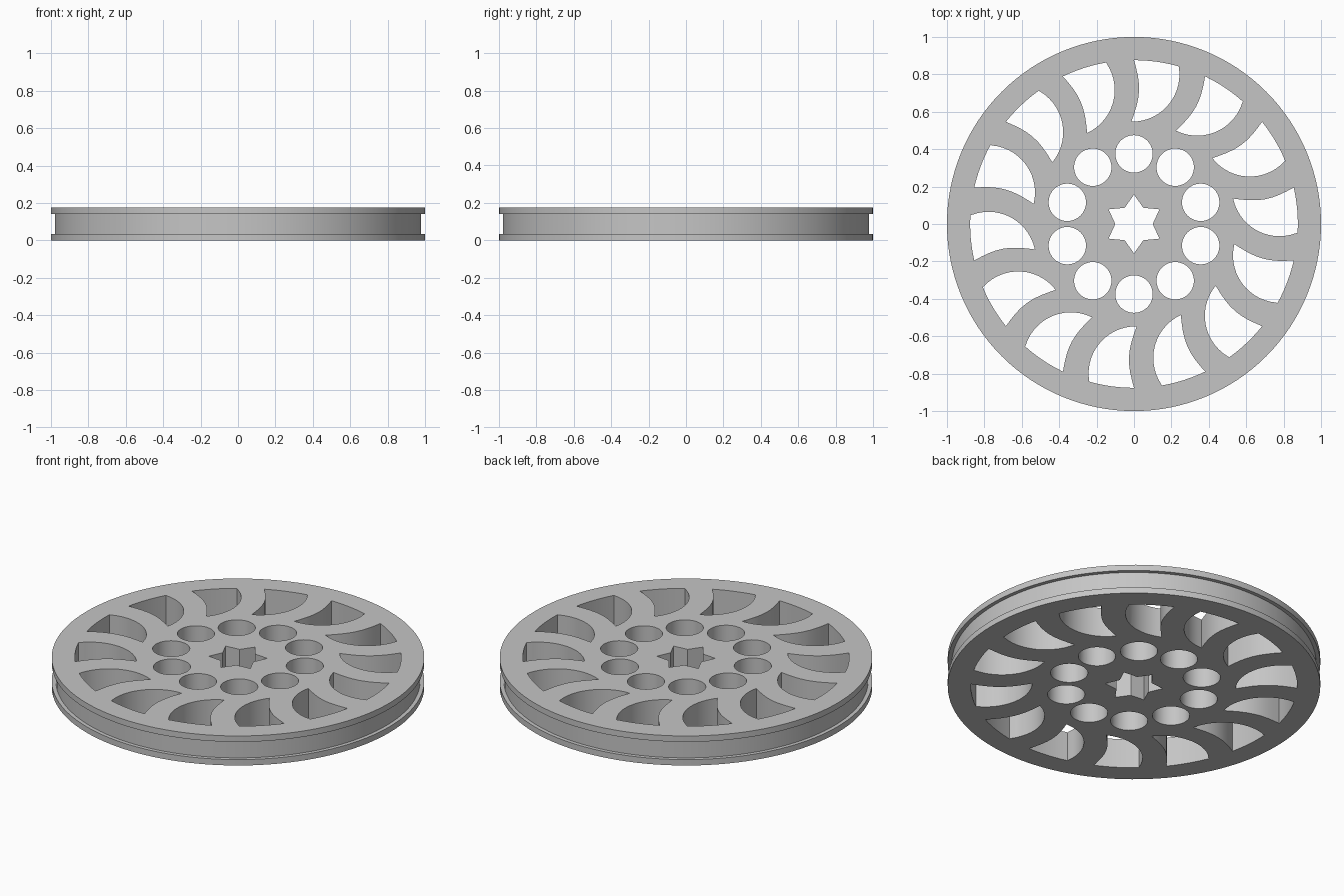
import bpy, bmesh, math
from math import cos, sin, pi, radians
from mathutils import Vector, Matrix

if "Cube" in bpy.data.objects:
    bpy.data.objects.remove(bpy.data.objects["Cube"], do_unlink=True)

HEIGHT, FLANGE = 0.175, 0.035
SPOKES, TUBES = 14, 10

grey = bpy.data.materials.new("plain grey")
grey.use_nodes = True
grey.diffuse_color = (0.56, 0.56, 0.56, 1)
grey.node_tree.nodes["Principled BSDF"].inputs["Base Color"].default_value = grey.diffuse_color


def finish(name, bm):
    bmesh.ops.recalc_face_normals(bm, faces=bm.faces)
    mesh = bpy.data.meshes.new(name)
    bm.to_mesh(mesh)
    bm.free()
    mesh.materials.append(grey)
    obj = bpy.data.objects.new(name, mesh)
    bpy.context.collection.objects.link(obj)
    return obj


def lathe(name, profile, closed=False, steps=128):
    """Turn (radius, z) points around the z axis; open profiles get flat caps."""
    bm = bmesh.new()
    rings = [[bm.verts.new((r * cos(2 * pi * i / steps), r * sin(2 * pi * i / steps), z))
              for i in range(steps)] for r, z in profile]
    pairs = list(zip(rings, rings[1:]))
    if closed:
        pairs.append((rings[-1], rings[0]))
    else:
        bm.faces.new(rings[0])
        bm.faces.new(rings[-1])
    for a, b in pairs:
        for i in range(steps):
            j = (i + 1) % steps
            bm.faces.new((a[i], a[j], b[j], b[i]))
    return finish(name, bm)


def prisms(name, outlines, z0, z1):
    """Extrude each 2D outline from z0 to z1."""
    bm = bmesh.new()
    for outline in outlines:
        low = [bm.verts.new((p[0], p[1], z0)) for p in outline]
        high = [bm.verts.new((p[0], p[1], z1)) for p in outline]
        bm.faces.new(low)
        bm.faces.new(high)
        for i in range(len(low)):
            j = (i + 1) % len(low)
            bm.faces.new((low[i], low[j], high[j], high[i]))
    return finish(name, bm)


def cut(target, cutter):
    cutter.hide_render = True
    mod = target.modifiers.new("cut", 'BOOLEAN')
    mod.operation, mod.solver, mod.object = 'DIFFERENCE', 'EXACT', cutter
    bpy.context.view_layer.objects.active = target
    bpy.ops.object.modifier_apply(modifier=mod.name)
    bpy.data.objects.remove(cutter, do_unlink=True)


def arc(cx, cy, r, a0, a1, n):
    return [Vector((cx + r * cos(radians(a0 + (a1 - a0) * i / n)),
                    cy + r * sin(radians(a0 + (a1 - a0) * i / n)))) for i in range(n + 1)]


def repeat(outline, count):
    return [[Matrix.Rotation(2 * pi * k / count, 2) @ p for p in outline] for k in range(count)]


# Wheel disc with a shallow groove round its edge
wheel = lathe("grooved_wheel", [(1, 0), (1, FLANGE), (0.978, FLANGE),
                                (0.978, HEIGHT - FLANGE), (1, HEIGHT - FLANGE), (1, HEIGHT)])

# Curved openings that leave swept spokes between them
outer_edge = arc(0, 0, 0.876, 90, 74, 6)
trailing_edge = arc(-0.01, 0.80, 0.253, 8, -91, 14)
start, end = trailing_edge[-1], outer_edge[0]
leading_edge = [start.lerp(end, i / 8) + Vector((0.034 * sin(pi * i / 8), 0)) for i in range(1, 8)]
opening = outer_edge + trailing_edge + leading_edge
cut(wheel, prisms("spoke_openings", repeat(opening, SPOKES), -0.1, 0.3))

# Recess around the hub, interrupted by a ring of tubes
recess = lathe("hub_recess", [(0.25, FLANGE), (0.5, FLANGE), (0.5, 0.3), (0.25, 0.3)], closed=True)
for k in range(TUBES):
    a = 90 + 360 * k / TUBES
    x, y = 0.375 * cos(radians(a)), 0.375 * sin(radians(a))
    cut(recess, prisms("tube_wall", [arc(x, y, 0.12, 0, 360, 40)[:-1]], -0.1, 0.4))
cut(wheel, recess)

# Round holes through the tubes
hole = arc(0, 0.375, 0.1, 0, 360, 40)[:-1]
cut(wheel, prisms("tube_holes", repeat(hole, TUBES), -0.1, 0.3))

# Six-pointed axle hole
star = [Vector((r * cos(pi / 2 + pi * i / 6), r * sin(pi / 2 + pi * i / 6)))
        for i, r in enumerate([0.157, 0.1] * 6)]
cut(wheel, prisms("axle_hole", [star], -0.1, 0.3))

# Smooth round walls, crisp edges
bpy.ops.object.select_all(action='DESELECT')
wheel.select_set(True)
bpy.context.view_layer.objects.active = wheel
bpy.ops.object.shade_smooth_by_angle(angle=radians(30))
